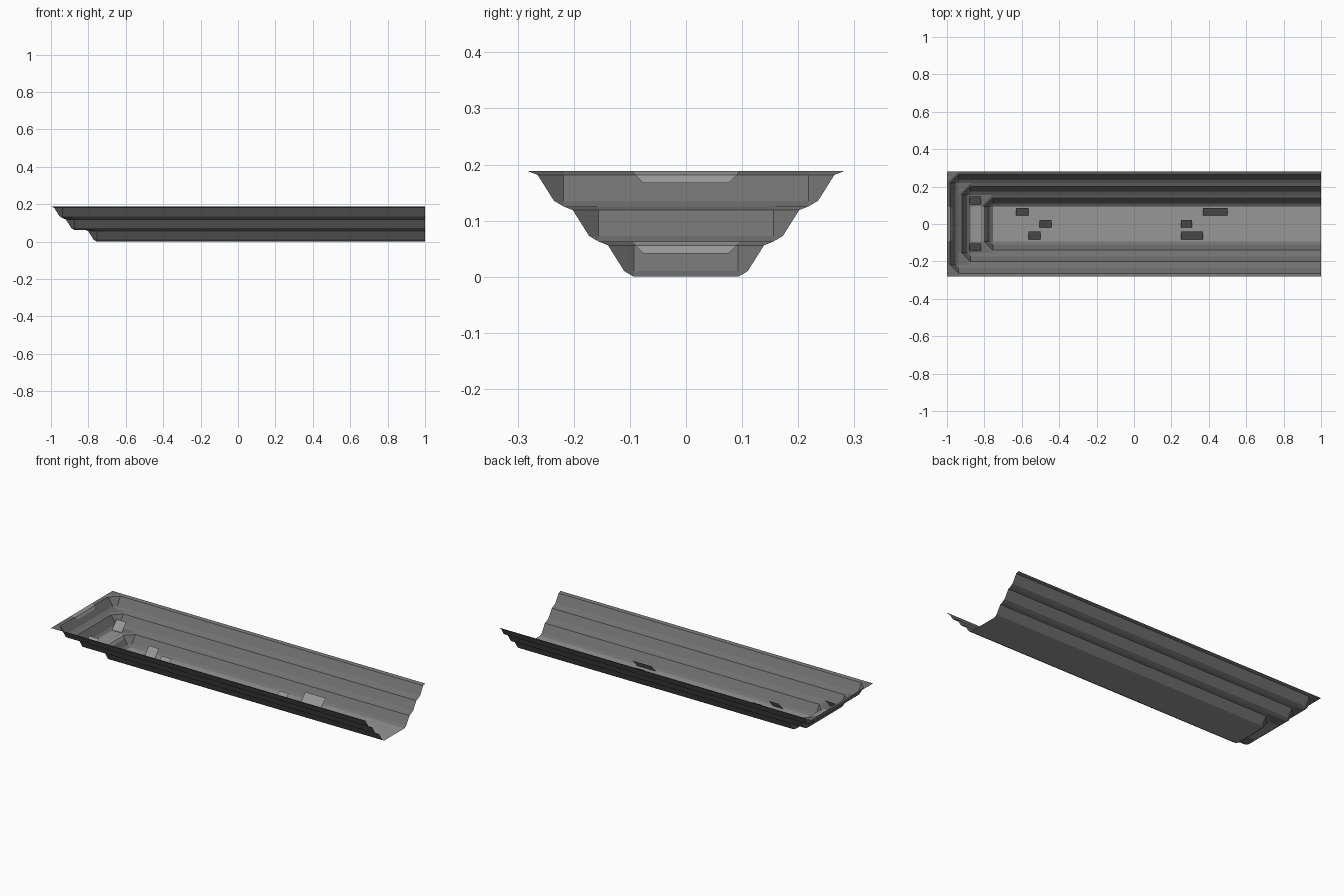
import bpy, bmesh

if "Cube" in bpy.data.objects:
    bpy.data.objects.remove(bpy.data.objects["Cube"])


def material(name, v):
    m = bpy.data.materials.new(name)
    m.diffuse_color = (v, v, v, 1)
    m.use_nodes = True
    m.node_tree.nodes["Principled BSDF"].inputs["Base Color"].default_value = m.diffuse_color
    return m


wall_grey = material("wall grey", 0.165)
floor_grey = material("floor grey", 0.31)


def make(name, polys, mat):
    bm = bmesh.new()
    for poly in polys:
        bm.faces.new([bm.verts.new(p) for p in poly])
    bmesh.ops.remove_doubles(bm, verts=bm.verts, dist=0.0005)
    bmesh.ops.dissolve_degenerate(bm, edges=bm.edges, dist=0.0002)
    for f in bm.faces:  # all faces look up into the channel
        f.normal_update()
        if f.normal.z < 0:
            f.normal_flip()
    me = bpy.data.meshes.new(name)
    bm.to_mesh(me)
    bm.free()
    me.materials.append(mat)
    ob = bpy.data.objects.new(name, me)
    bpy.context.collection.objects.link(ob)
    return ob


# One wall tier: outward offset and rise
STEP = 0.0627
PROFILE = [(0, 0), (0.017, 0.010), (0.046, 0.056), (STEP, STEP)]


def ring(end_x, half, base_z, r, h):
    """U-shaped path with chamfered corners, open at +x."""
    z = base_z + h
    left = [(1, -half - r, z), (end_x, -half - r, z), (end_x - r, -half, z)]
    return left + [(x, -y, zz) for x, y, zz in reversed(left)]


def tier(name, end_x, half, base_z):
    rings = [ring(end_x, half, base_z, r, h) for r, h in PROFILE]
    polys = []
    for a, b in zip(rings, rings[1:]):
        for i in range(5):
            quad = [a[i], a[i + 1], b[i + 1], b[i]]
            polys.append([p for k, p in enumerate(quad) if p not in quad[:k]])
    # flat corner triangles on top of the chamfers
    z = base_z + STEP
    for s in (-1, 1):
        polys.append([(end_x, s * (half + STEP), z), (end_x - STEP, s * half, z),
                      (end_x - STEP, s * (half + STEP), z)])
    make(name, polys, wall_grey)


HALF = 0.093
tier("lower_wall", -0.755, HALF, 0)
tier("middle_wall", -1 + 2 * STEP, HALF + STEP, STEP)
tier("upper_wall", -1 + STEP, HALF + 2 * STEP, 2 * STEP)


def rect(x0, x1, y0, y1, z0, z1):
    """Rectangle rising from z0 at y0 to z1 at y1."""
    return [(x0, y0, z0), (x1, y0, z0), (x1, y1, z1), (x0, y1, z1)]


# Floor and the ledge behind the lower wall
make("floor", [rect(-0.755, 1, -HALF, HALF, 0, 0)], floor_grey)
x0, x1 = -1 + 2 * STEP, -0.755 - STEP
make("ledge_centre", [rect(x0, x1, -HALF, HALF, STEP, STEP)], floor_grey)
make("ledge_sides", [rect(x0, x1, *sorted((s * HALF, s * (HALF + STEP))), STEP, STEP)
                     for s in (-1, 1)], wall_grey)


# Pale patches at the top of the end walls
def patch(name, top_x, top_z):
    lift = 0.003
    rows = [(0, 0, 0.095), (0.0167, -0.0067, 0.091), (0.026, -0.021, 0.076)]
    pts = [[(top_x + dx + lift, s * w, top_z + dz) for s in (-1, 1)] for dx, dz, w in rows]
    make(name, [[a[0], a[1], b[1], b[0]] for a, b in zip(pts, pts[1:])], floor_grey)


patch("upper_end_patch", -1, 3 * STEP)
patch("lower_end_patch", -0.755 - STEP, STEP)

# Sloped plates standing on the floor and ledge: x start, x end, y start, base z
PLATES = [(-0.63, -0.565, 0.045, 0), (-0.505, -0.44, -0.02, 0), (-0.565, -0.5, -0.082, 0),
          (0.25, 0.31, -0.02, 0), (0.25, 0.37, -0.082, 0), (0.37, 0.5, 0.045, 0),
          (-0.88, -0.817, 0.105, STEP), (-0.88, -0.817, -0.145, STEP)]
for i, (a, b, y, z) in enumerate(PLATES):
    make(f"sloped_plate_{i + 1}", [rect(a, b, y, y + 0.041, z, z + 0.045)], floor_grey)
